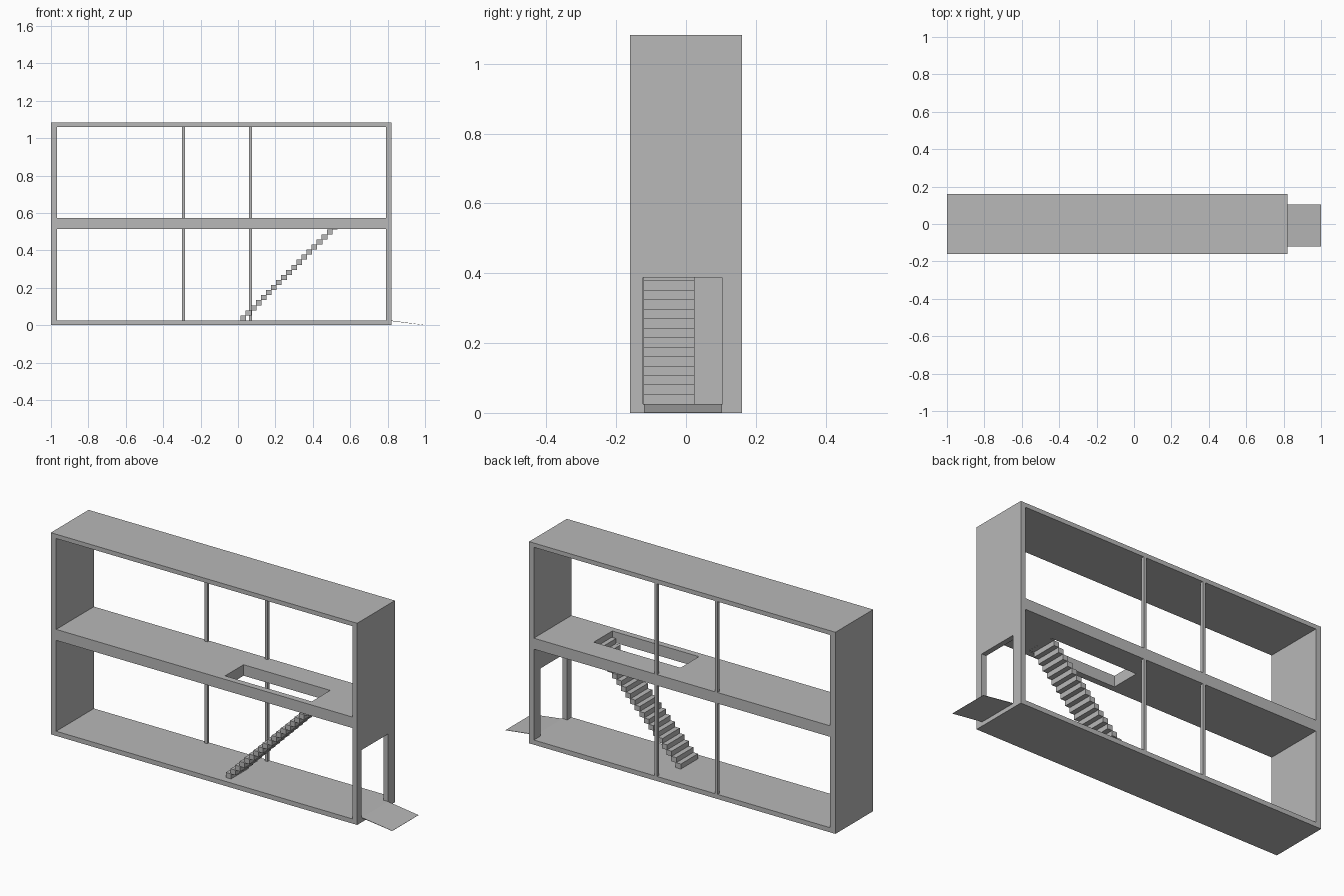
import bpy, bmesh

cube = bpy.data.objects.get("Cube")
if cube:
    bpy.data.objects.remove(cube, do_unlink=True)

grey = bpy.data.materials.new("plain grey")
grey.use_nodes = True
grey.diffuse_color = (0.48, 0.48, 0.48, 1)
grey.node_tree.nodes["Principled BSDF"].inputs["Base Color"].default_value = grey.diffuse_color


def finish(name, bm):
    bmesh.ops.recalc_face_normals(bm, faces=bm.faces)
    mesh = bpy.data.meshes.new(name)
    bm.to_mesh(mesh)
    bm.free()
    mesh.materials.append(grey)
    obj = bpy.data.objects.new(name, mesh)
    bpy.context.collection.objects.link(obj)
    return obj


def prism(name, profile, y0, y1):
    """Extrude an x-z outline along y."""
    bm = bmesh.new()
    face = bm.faces.new([bm.verts.new((x, y0, z)) for x, z in profile])
    ext = bmesh.ops.extrude_face_region(bm, geom=[face])
    moved = [v for v in ext["geom"] if isinstance(v, bmesh.types.BMVert)]
    bmesh.ops.translate(bm, verts=moved, vec=(0, y1 - y0, 0))
    return finish(name, bm)


def box(name, x0, x1, y0, y1, z0, z1):
    return prism(name, [(x0, z0), (x1, z0), (x1, z1), (x0, z1)], y0, y1)


def cut(target, cutter):
    """Subtract the cutter for good and remove it."""
    cutter.hide_render = True
    mod = target.modifiers.new("cut", "BOOLEAN")
    mod.operation = "DIFFERENCE"
    mod.solver = "EXACT"
    mod.object = cutter
    bpy.context.view_layer.update()
    graph = bpy.context.evaluated_depsgraph_get()
    mesh = bpy.data.meshes.new_from_object(target.evaluated_get(graph))
    target.modifiers.clear()
    target.data = mesh
    bpy.data.objects.remove(cutter, do_unlink=True)


HALF = 0.16
RIGHT = 0.82
FLOOR, CEILING = 0.025, 0.513
UPPER_FLOOR, UPPER_CEILING = 0.572, 1.06
STOREYS = [(FLOOR, CEILING), (UPPER_FLOOR, UPPER_CEILING)]

# Two-storey open frame with a doorway and a stairwell
frame = box("building_frame", -1, RIGHT, -HALF, HALF, 0, 1.083)
for low, high in STOREYS:
    cut(frame, box("room_cutter", -0.968, 0.792, -0.3, 0.3, low, high))
cut(frame, box("doorway_cutter", 0.7, 0.9, -0.123, 0.103, FLOOR, 0.388))
cut(frame, box("stairwell_cutter", 0.012, 0.527, -0.127, 0.03, 0.45, 0.65))

# Slim posts along the back edge of both storeys
for x in (-0.291, 0.067):
    for low, high in STOREYS:
        box("post", x - 0.008, x + 0.008, HALF - 0.016, HALF, low, high)

# Staircase, stepped above and below
STEPS, PITCH, START = 19, 0.0271, 0.014
upper, lower = [], []
for i in range(STEPS):
    x, z = START + i * PITCH, FLOOR + i * PITCH
    upper += [(x, z), (x, z + PITCH)]
    lower += [(x + PITCH + 0.003, z), (x + PITCH + 0.003, z + PITCH)]
prism("staircase", upper + lower[::-1], -0.122, 0.024)

# Thin entrance ramp
prism("entrance_ramp", [(RIGHT, FLOOR), (1, 0.001), (1, 0), (RIGHT, FLOOR - 0.003)], -0.12, 0.103)
